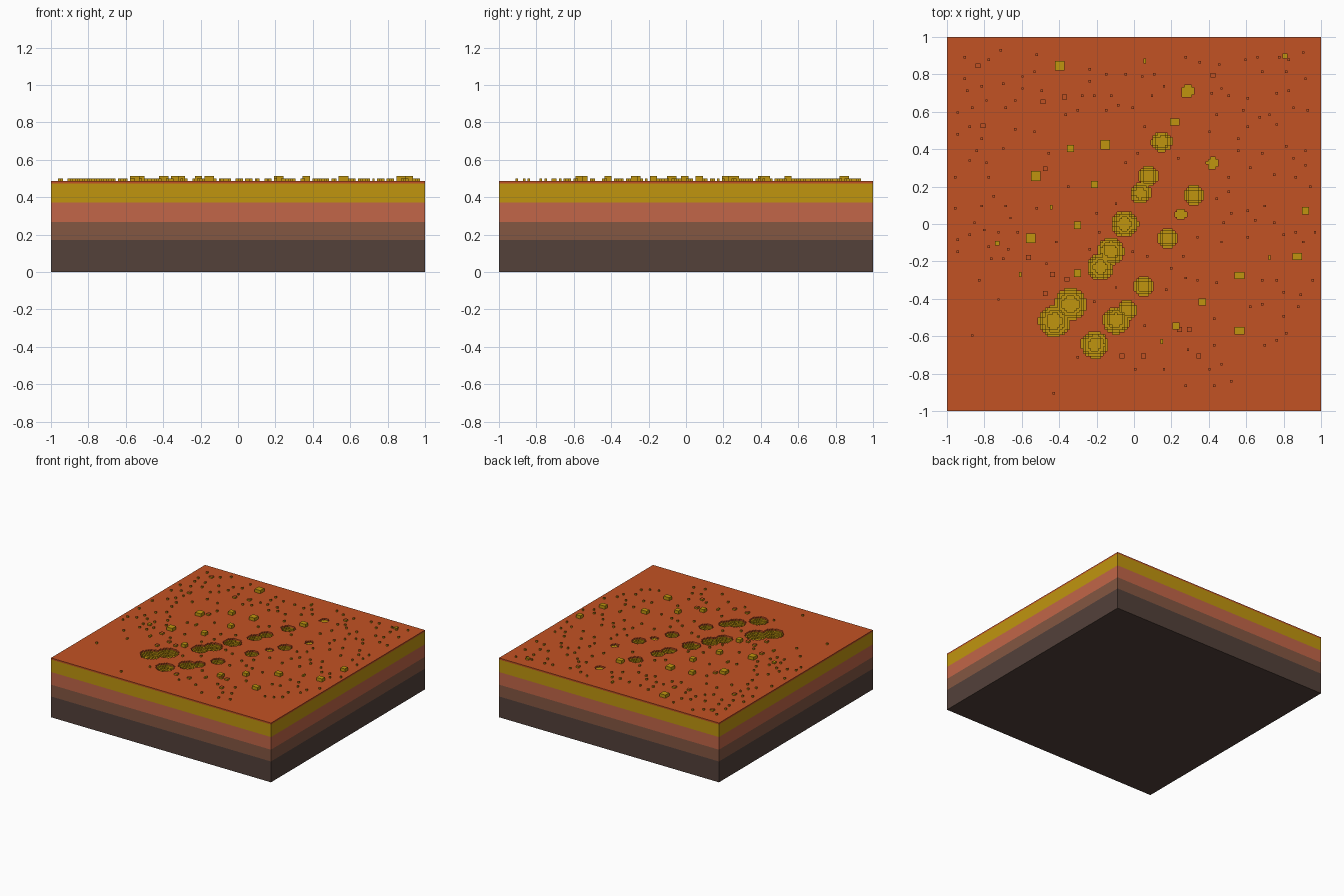
import bpy, bmesh, math, random

if "Cube" in bpy.data.objects:
    bpy.data.objects.remove(bpy.data.objects["Cube"], do_unlink=True)

N = 156                 # cells along each side
V = 2 / N               # cell size
CRUST, TOP = 37, 38     # levels of the bottom and top of the orange crust


def material(name, rgb):
    lin = [(c / 255 / 12.92) if c < 11 else ((c / 255 + 0.055) / 1.055) ** 2.4 for c in rgb]
    m = bpy.data.materials.new(name)
    m.use_nodes = True
    m.diffuse_color = (*lin, 1)
    m.node_tree.nodes["Principled BSDF"].inputs["Base Color"].default_value = (*lin, 1)
    return m


ORANGE = material("orange dust", (194, 82, 35))
MUSTARD = material("mustard sand", (192, 149, 15))
SALMON = material("salmon clay", (194, 102, 72))
BROWN = material("brown earth", (132, 87, 66))
DARK = material("dark bedrock", (83, 65, 58))


def finish(bm, name, mats):
    me = bpy.data.meshes.new(name)
    bm.to_mesh(me)
    bm.free()
    for m in mats:
        me.materials.append(m)
    ob = bpy.data.objects.new(name, me)
    bpy.context.collection.objects.link(ob)
    return ob


def quad(bm, pts, mat=0):
    f = bm.faces.new([bm.verts.new(p) for p in pts])
    f.material_index = mat


def box(bm, x0, y0, z0, x1, y1, z1, top_mat=0):
    lo = [bm.verts.new(p) for p in ((x0, y0, z0), (x1, y0, z0), (x1, y1, z0), (x0, y1, z0))]
    hi = [bm.verts.new((v.co.x, v.co.y, z1)) for v in lo]
    bm.faces.new(lo[::-1])
    bm.faces.new(hi).material_index = top_mat
    for i in range(4):
        j = (i + 1) % 4
        bm.faces.new((lo[i], lo[j], hi[j], hi[i]))


def cell(c):
    return int(math.floor((c + 1) / V))


# Lower strata, one slab each
for name, z0, z1, mat in (("bedrock_layer", 0, 0.171, DARK),
                          ("earth_layer", 0.171, 0.268, BROWN),
                          ("clay_layer", 0.268, 29 * V, SALMON)):
    bm = bmesh.new()
    box(bm, -1, -1, z0, 1, 1, z1)
    finish(bm, name, [mat])

# Craters: x, y, radius, depth in cells
craters = [(-0.425, -0.52, 0.083, 4), (-0.34, -0.43, 0.085, 4), (-0.21, -0.645, 0.071, 4),
           (-0.095, -0.515, 0.07, 4), (-0.035, -0.46, 0.05, 3), (0.05, -0.335, 0.053, 3),
           (-0.18, -0.23, 0.07, 4), (-0.125, -0.145, 0.07, 4), (-0.05, 0, 0.07, 4),
           (0.18, -0.075, 0.053, 3), (0.035, 0.165, 0.053, 3), (0.078, 0.255, 0.053, 3),
           (0.32, 0.155, 0.053, 3), (0.148, 0.44, 0.053, 3),
           (0.285, 0.71, 0.034, 1), (0.42, 0.325, 0.03, 1), (0.25, 0.052, 0.028, 1)]
height = [[TOP] * N for _ in range(N)]
for cx, cy, r, depth in craters:
    for j in range(cell(cy - r), cell(cy + r) + 1):
        for i in range(cell(cx - r), cell(cx + r) + 1):
            d = math.hypot((i + .5) * V - 1 - cx, (j + .5) * V - 1 - cy) / r
            if d < 1:
                drop = max(1, math.ceil(depth * (1 - d * d)))
                height[j][i] = min(height[j][i], TOP - drop)

# Sand layer with its orange crust, stepped down into the craters
bm = bmesh.new()


def walls(a, b, low, high):
    """Vertical face from a to b, sand below the crust and orange within it."""
    for z0, z1, m in ((low, min(high, CRUST), 1), (max(low, CRUST), high, 0)):
        if z1 > z0:
            quad(bm, ((*a, z0 * V), (*b, z0 * V), (*b, z1 * V), (*a, z1 * V)), m)


def facing(a, b, ha, hb):
    """Step between two neighbouring cells, facing the lower one."""
    if ha > hb:
        walls(a, b, hb, ha)
    elif hb > ha:
        walls(b, a, ha, hb)


corners = [(-1, -1), (1, -1), (1, 1), (-1, 1)]
for k in range(4):
    walls(corners[k], corners[(k + 1) % 4], 29, TOP)
for j in range(N):
    y0, y1 = j * V - 1, (j + 1) * V - 1
    start = 0
    for i in range(1, N + 1):
        h = height[j][start]
        if i == N or height[j][i] != h:      # one strip per run of equal height
            xa, xb = start * V - 1, i * V - 1
            quad(bm, ((xa, y0, h * V), (xb, y0, h * V), (xb, y1, h * V), (xa, y1, h * V)),
                 0 if h == TOP else 1)
            start = i
    for i in range(N):
        x0, x1 = i * V - 1, (i + 1) * V - 1
        if i + 1 < N:
            facing((x1, y0), (x1, y1), height[j][i], height[j][i + 1])
        if j + 1 < N:
            facing((x1, y1), (x0, y1), height[j][i], height[j + 1][i])
finish(bm, "cratered_sand_layer", [ORANGE, MUSTARD])


def rock(bm, x, y, w, d, levels, top_mat=0):
    x0, y0 = round((x + 1) / V - w / 2) * V - 1, round((y + 1) / V - d / 2) * V - 1
    box(bm, x0, y0, TOP * V, x0 + w * V, y0 + d * V, (TOP + levels) * V, top_mat)


# Sand boulders two cells high: x, y, width in cells
boulders = [(-0.395, 0.85, 4), (0.22, 0.54, 4), (-0.335, 0.41, 3), (-0.153, 0.42, 4),
            (-0.525, 0.255, 4), (-0.207, 0.21, 3), (-0.295, 0, 3), (-0.55, -0.075, 4),
            (-0.295, -0.26, 3), (0.57, -0.275, 4), (0.36, -0.42, 3), (0.22, -0.55, 3),
            (0.56, -0.575, 4), (0.92, 0.068, 3), (0.878, -0.175, 4)]
bm = bmesh.new()
for x, y, w in boulders:
    rock(bm, x, y, w, w if w == 3 else 3.0001 // 1 + (x < 0), 2)
for x, y in ((0.805, 0.9), (0.06, 0.87), (-0.73, -0.1), (-0.44, 0.09), (-0.61, -0.27),
             (0.73, -0.185), (0.147, -0.625)):
    rock(bm, x, y, 1 + (x < -0.7 or x > 0.8), 2, 1)
finish(bm, "boulders", [MUSTARD])

# Dust-topped stones, one cell high
stones = [(-0.805, 0.52), (-0.49, 0.66), (-0.375, 0.675), (-0.475, 0.3), (-0.56, -0.175),
          (-0.475, -0.375), (-0.065, -0.71), (0.055, -0.71), (0.34, -0.71), (0.25, -0.57),
          (0.3, -0.57), (-0.355, -0.29), (-0.44, -0.27), (-0.835, 0.84), (0.425, 0.795)]
pebbles = [(-0.91, 0.895), (-0.71, 0.925), (-0.52, 0.91), (-0.77, 0.88), (-0.6, 0.79),
           (-0.91, 0.77), (-0.89, 0.71), (-0.82, 0.74), (-0.6, 0.72), (-0.63, 0.66),
           (-0.49, 0.71), (-0.94, 0.595), (-0.69, 0.62), (-0.15, 0.795), (-0.27, 0.68),
           (-0.08, 0.63), (0.1, 0.69), (0.51, 0.68), (0.68, 0.815), (0.81, 0.81),
           (0.91, 0.915), (0.83, 0.71), (0.92, 0.77), (0.85, 0.62), (-0.95, 0.255),
           (-0.95, 0.08), (-0.82, 0.1), (-0.83, -0.3), (-0.73, -0.4), (-0.43, -0.905),
           (-0.87, -0.59), (0.28, -0.86), (0.43, -0.86), (0.52, -0.835), (0.01, -0.775),
           (0.165, -0.775), (0.41, -0.77), (0.43, -0.65), (0.7, -0.65), (0.76, -0.625),
           (0.96, -0.305), (0.89, -0.38), (0.8, -0.49), (0.92, 0.395), (0.85, 0.35),
           (0.97, -0.04), (0.9, -0.1), (0.8, -0.06), (0.7, 0.1), (0.62, 0.3),
           (0.56, 0.45), (0.4, 0.5), (-0.7, 0.4), (-0.78, 0.25), (-0.62, -0.05)]
random.seed(7)
taken = [(x, y) for x, y, *_ in craters + boulders]
while len(pebbles) < 165:        # fill the scatter, thinner towards the front corners
    x, y = random.uniform(-0.95, 0.95), random.uniform(-0.8, 0.9)
    if y < -0.2 and (x < -0.5 or abs(x - 0.15) - y > 1.25):
        continue
    near = min(math.dist((x, y), p) for p in pebbles + stones)
    if near > 0.06 and min(math.dist((x, y), p) for p in taken) > 0.11:
        pebbles.append((x, y))
bm = bmesh.new()
for x, y in stones:
    rock(bm, x, y, 2, 2, 1, 1)
for x, y in pebbles:
    rock(bm, x, y, 1, 1, 1, 1)
finish(bm, "pebbles", [MUSTARD, ORANGE])
